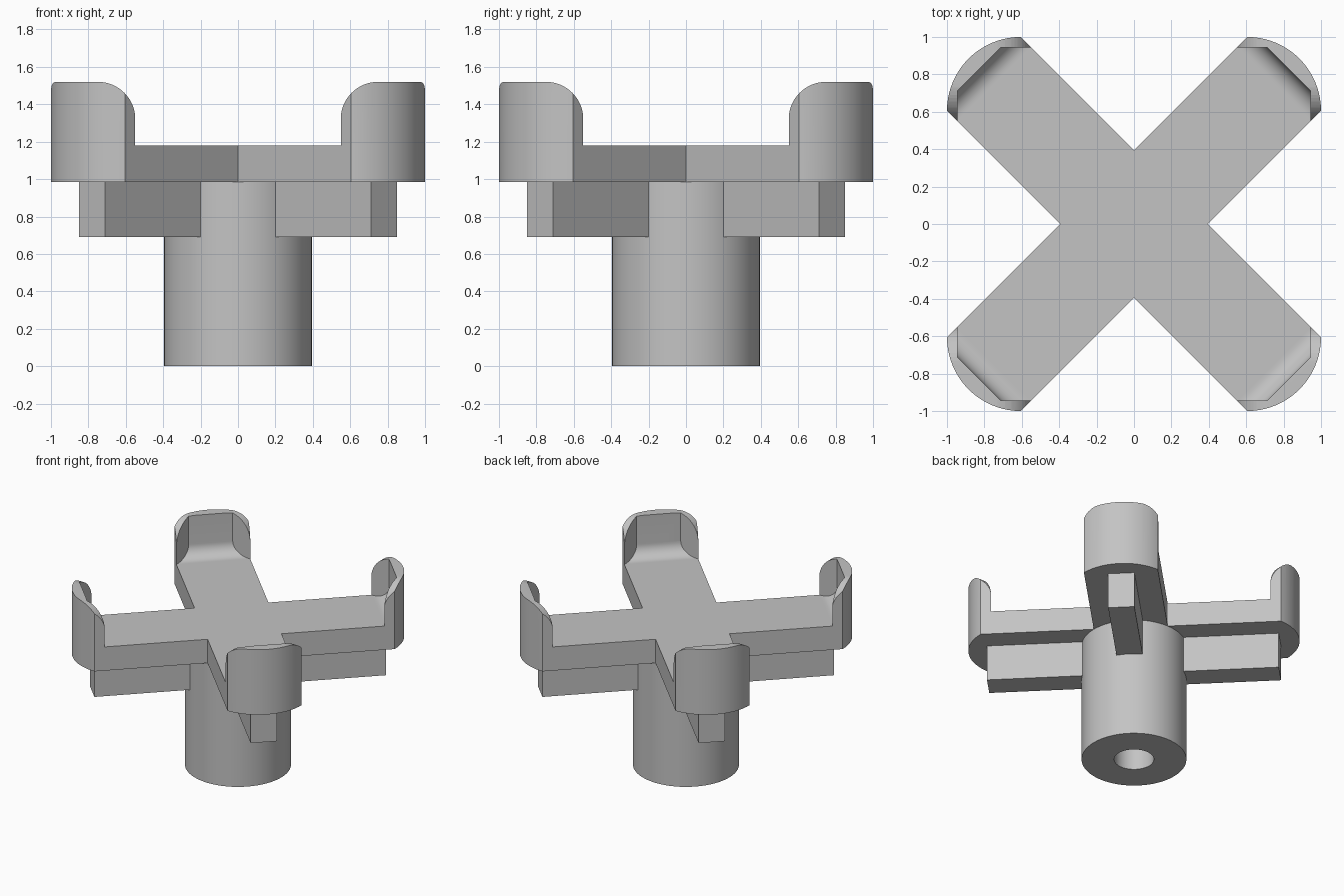
import bpy
import bmesh
from math import pi, sin, cos, radians
from mathutils import Matrix, Vector

if "Cube" in bpy.data.objects:
    bpy.data.objects.remove(bpy.data.objects["Cube"], do_unlink=True)

grey = bpy.data.materials.new("plain grey")
grey.use_nodes = True
grey.diffuse_color = (0.55, 0.55, 0.55, 1)
grey.node_tree.nodes["Principled BSDF"].inputs["Base Color"].default_value = (0.55, 0.55, 0.55, 1)

FLOOR, TOP, UNDER, RIB = 1.18, 1.52, 0.985, 0.69   # heights
TIP, R = 0.605, 0.395                              # tip arc centre and radius
RIM, FLAT = 0.945, 0.71                            # inside of the lips


def prism(name, points, direction):
    """Extrude a closed outline of 3D points along a vector."""
    bm = bmesh.new()
    face = bm.faces.new([bm.verts.new(p) for p in points])
    ext = bmesh.ops.extrude_face_region(bm, geom=[face])
    verts = [g for g in ext["geom"] if isinstance(g, bmesh.types.BMVert)]
    bmesh.ops.translate(bm, vec=direction, verts=verts)
    bmesh.ops.recalc_face_normals(bm, faces=bm.faces)
    return finish(name, bm)


def finish(name, bm):
    mesh = bpy.data.meshes.new(name)
    bm.to_mesh(mesh)
    bm.free()
    mesh.materials.append(grey)
    obj = bpy.data.objects.new(name, mesh)
    bpy.context.collection.objects.link(obj)
    return obj


def cut(obj, cutters):
    """Subtract the cutters, apply the result and shade it smooth by angle."""
    for c in cutters:
        c.hide_render = True
        mod = obj.modifiers.new("cut", "BOOLEAN")
        mod.operation, mod.solver, mod.object = "DIFFERENCE", "EXACT", c
    bpy.ops.object.select_all(action="DESELECT")
    obj.select_set(True)
    bpy.context.view_layer.objects.active = obj
    for mod in list(obj.modifiers):
        bpy.ops.object.modifier_apply(modifier=mod.name)
    for c in cutters:
        bpy.data.objects.remove(c, do_unlink=True)
    bpy.ops.object.shade_smooth_by_angle(angle=radians(25))


def disc(radius, z, n=64):
    return [(radius * cos(2 * pi * i / n), radius * sin(2 * pi * i / n), z) for i in range(n)]


# Cross of four diagonal arms with rounded tips
quarter = [Vector((R, 0, UNDER))]
quarter += [Vector((TIP + R * cos(a), TIP + R * sin(a), UNDER))
            for a in (pi / 2 * i / 24 for i in range(25))]
outline = [Matrix.Rotation(k * pi / 2, 3, "Z") @ p for k in range(4) for p in quarter]
cross = prism("cross_arms", outline, (0, 0, TOP - UNDER))

# Octagonal pocket, with a fillet at the foot of each diagonal wall
corners = [(RIM, FLAT), (FLAT, RIM), (-FLAT, RIM), (-RIM, FLAT),
           (-RIM, -FLAT), (-FLAT, -RIM), (FLAT, -RIM), (RIM, -FLAT)]
pocket = prism("pocket_cutter", [(x, y, FLOOR) for x, y in corners], (0, 0, 1))
bm = bmesh.new()
bm.from_mesh(pocket.data)
bm.free()

# Fillet strips are kept out of the pocket by cutting them from the cutter
fillet = 0.106
wall = (RIM + FLAT) / 2 ** 0.5
section = [(wall + 0.05, FLOOR - 0.05), (wall - fillet, FLOOR - 0.05)]
section += [(wall - fillet + fillet * sin(a), FLOOR + fillet * (1 - cos(a)))
            for a in (pi / 2 * i / 12 for i in range(13))]
section += [(wall + 0.05, FLOOR + fillet)]
strips = []
for k in range(4):
    turn = Matrix.Rotation(pi / 4 + k * pi / 2, 3, "Z")
    strips.append(prism("fillet_cutter", [turn @ Vector((u, -0.5, z)) for u, z in section],
                        turn @ Vector((0, 1, 0))))
cut(pocket, strips)

# Channels that round the shoulders of the lips, one along each axis
side, round_r = 0.549, 0.2
half = [(side, FLOOR)]
half += [(side + round_r * (1 - cos(a)), TOP - round_r + round_r * sin(a))
         for a in (pi / 2 * i / 16 for i in range(17))]
half += [(side + round_r, TOP + 0.2)]
profile = half + [(-x, z) for x, z in reversed(half)]
along_y = prism("channel_cutter", [(x, -1.2, z) for x, z in profile], (0, 2.4, 0))
along_x = prism("channel_cutter", [(-1.2, y, z) for y, z in profile], (2.4, 0, 0))
cut(cross, [pocket, along_y, along_x])

# Ribs under the arms
rib_end, rib_half = 1.103, 0.099
for name, start in (("front_left_rib", -pi / 4), ("back_left_rib", pi / 4),
                    ("back_right_rib", 3 * pi / 4), ("front_right_rib", 5 * pi / 4)):
    turn = Matrix.Rotation(start, 3, "Z")
    plan = [(0.3, -rib_half), (rib_end, -rib_half), (rib_end, rib_half), (0.3, rib_half)]
    prism(name, [turn @ Vector((u, v, RIB)) for u, v in plan], (0, 0, UNDER - RIB))

# Hub with a blind bore from below
hub = prism("hub", disc(R, 0), (0, 0, UNDER))
bore = prism("bore_cutter", disc(0.15, -0.1, 48), (0, 0, 0.8))
cut(hub, [bore])
